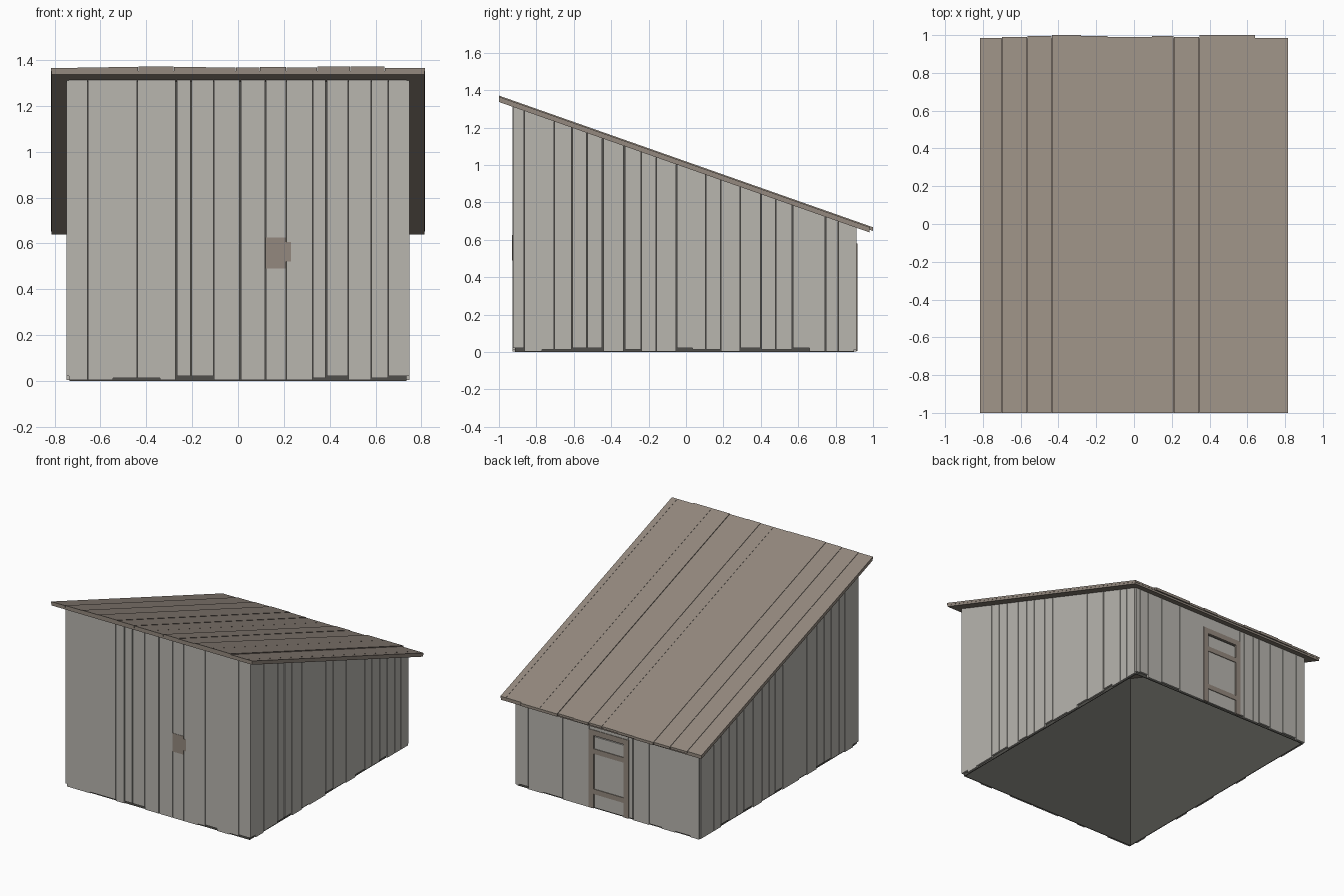
import bpy
import bmesh

if "Cube" in bpy.data.objects:
    bpy.data.objects.remove(bpy.data.objects["Cube"], do_unlink=True)


def material(name, rgb):
    mat = bpy.data.materials.new(name)
    mat.use_nodes = True
    mat.diffuse_color = (*rgb, 1)
    mat.node_tree.nodes["Principled BSDF"].inputs["Base Color"].default_value = (*rgb, 1)
    return mat


GREY = material("weathered grey wood", (0.48, 0.465, 0.43))
BROWN = material("faded brown wood", (0.296, 0.25, 0.21))
DARK = material("dark lining", (0.08, 0.078, 0.069))


def eave(y):
    """Height of the sloping roof underside."""
    return 1.337 - 0.352 * (y + 1)


def slope(offset):
    return lambda y: eave(y) + offset


def board(bm, x0, x1, y0, y1, bottom, top=eave):
    """Six-sided board; bottom and top are heights or functions of y."""
    def height(h, y):
        return h(y) if callable(h) else h
    rings = []
    for h in (bottom, top):
        rings.append([bm.verts.new((x, y, height(h, y)))
                      for x, y in ((x0, y0), (x1, y0), (x1, y1), (x0, y1))])
    low, high = rings
    bm.faces.new(low[::-1])
    bm.faces.new(high)
    for i in range(4):
        j = (i + 1) % 4
        bm.faces.new((low[i], low[j], high[j], high[i]))


def make(name, mat, boards):
    bm = bmesh.new()
    for args in boards:
        board(bm, *args)
    mesh = bpy.data.meshes.new(name)
    bm.to_mesh(mesh)
    bm.free()
    mesh.materials.append(mat)
    obj = bpy.data.objects.new(name, mesh)
    bpy.context.collection.objects.link(obj)


def spans(edges, bottoms, wide=()):
    """Neighbouring planks: start, end and bottom height; wide lists the open joints."""
    def half_gap(e):
        return 0.003 if e in wide else 0.001
    return [(a + half_gap(a), b - half_gap(b), 0.004 + 0.009 * int(c))
            for a, b, c in zip(edges, edges[1:], bottoms)]


# Dark lining behind the planks, hollow and open underneath
make("wall_lining", DARK,
     [(-0.735, 0.735, -0.914, -0.909, 0), (-0.735, 0.735, 0.893, 0.898, 0),
      (-0.735, -0.73, -0.909, 0.893, 0), (0.73, 0.735, -0.909, 0.893, 0)])

# Front wall
front = [-0.738, -0.655, -0.545, -0.44, -0.34, -0.27, -0.205, -0.105, 0.01,
         0.12, 0.21, 0.325, 0.385, 0.48, 0.58, 0.655, 0.735]
make("front_wall_planks", GREY,
     [(a, b, -0.928, -0.914, z)
      for a, b, z in spans(front, "0011022000012012", (-0.27, -0.205, 0.01, 0.12, 0.385))])

# Side walls
side = [-0.927, -0.865, -0.77, -0.705, -0.61, -0.53, -0.445, -0.33, -0.24, -0.16,
        -0.05, 0.035, 0.105, 0.185, 0.29, 0.40, 0.48, 0.57, 0.66, 0.745, 0.815, 0.9]
side_spans = spans(side, "201122010021102112000",
                   (-0.61, -0.53, -0.445, -0.33, -0.05, 0.40, 0.57, 0.745, 0.9))
make("left_wall_planks", GREY, [(0.735, 0.748, a, b, z) for a, b, z in side_spans])
make("right_wall_planks", GREY, [(-0.748, -0.735, a, b, z) for a, b, z in side_spans])

# Back wall, on both sides of the door and above it
back_right = [-0.745, -0.67, -0.55, -0.44, -0.34, -0.29, -0.21, -0.17]
back_left = [0.145, 0.36, 0.52, 0.64, 0.71, 0.745]
make("back_wall_planks", GREY,
     [(a, b, 0.898, 0.912, z)
      for a, b, z in spans(back_right, "0101001", (-0.21, -0.34))
      + spans(back_left, "01021", (0.36, 0.64))]
     + [(-0.17, 0.145, 0.898, 0.912, 0.57)])

# Back door: leaf with a thin gap at the top, frame and rails
make("door_leaf", GREY, [(-0.132, 0.107, 0.898, 0.909, 0.01, 0.53)])
make("door_frame", BROWN,
     [(x, x + 0.04, 0.9, 0.916, 0.006, 0.58) for x in (-0.175, 0.11)]
     + [(-0.135, 0.11, 0.9, 0.916, 0.54, 0.58)])
make("door_rails", BROWN,
     [(-0.135, 0.11, 0.9, 0.914, z, z + 0.037) for z in (0.11, 0.405)])

# Latch plate set almost flush into the front wall
make("latch_plate", BROWN, [(0.12, 0.21, -0.93, -0.925, 0.49, 0.625),
                            (0.21, 0.23, -0.93, -0.925, 0.52, 0.605)])

# Roof deck with uneven planks on top
make("roof_deck", BROWN, [(-0.813, 0.813, -0.999, 0.982, eave, slope(0.014))])
roof = [-0.815, -0.7, -0.565, -0.435, -0.28, -0.14, -0.01, 0.095, 0.21, 0.345,
        0.49, 0.64, 0.77, 0.815]
make("roof_planks", BROWN,
     [(a + 0.0006, b - 0.0006, -1, 0.985 + 0.005 * int(c),
       slope(0.014), slope(0.028 + 0.002 * int(c)))
      for a, b, c in zip(roof, roof[1:], "0123211213300")])
